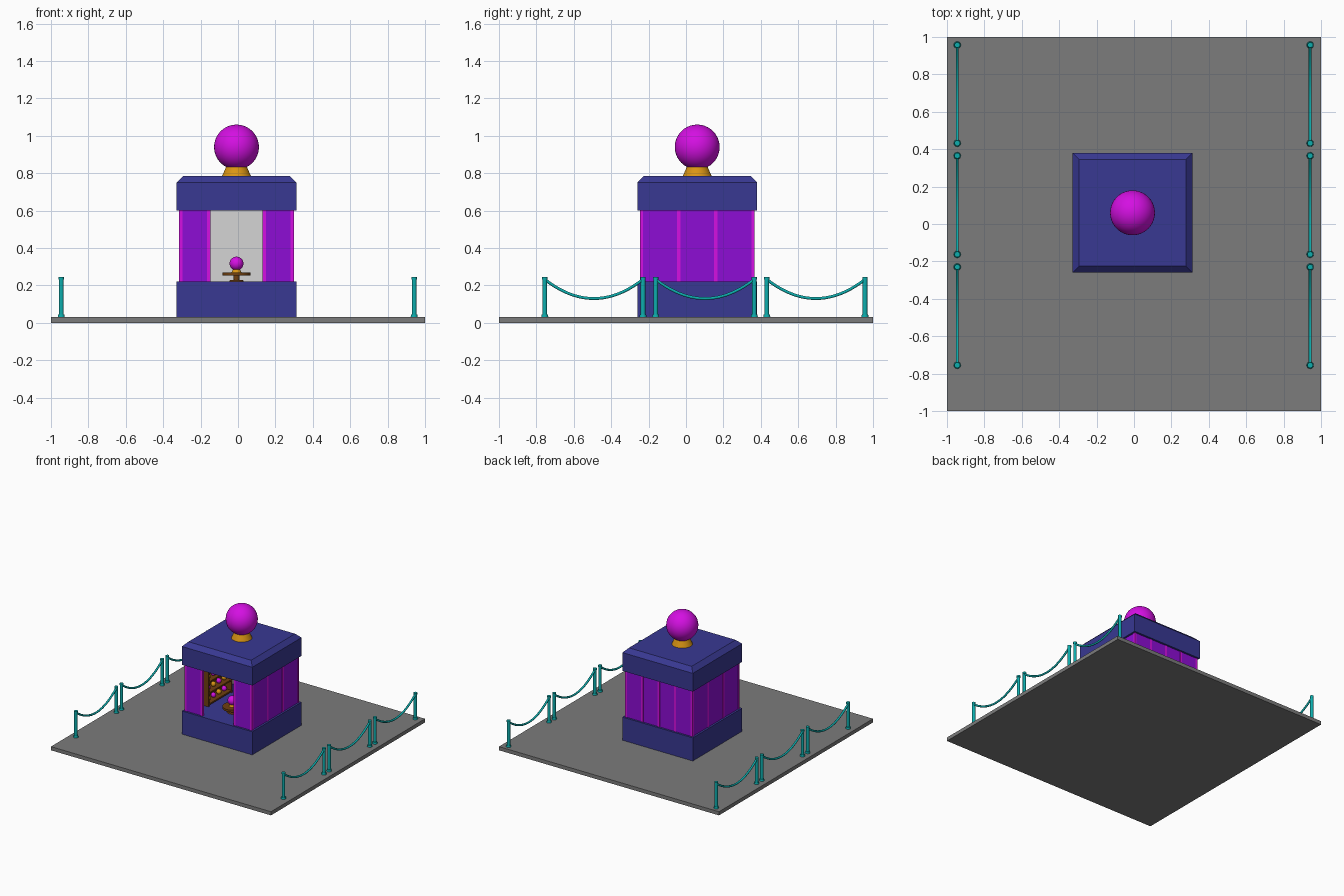
import bpy, bmesh, math
from mathutils import Vector

if "Cube" in bpy.data.objects:
    bpy.data.objects.remove(bpy.data.objects["Cube"])


def mat(name, r, g, b):
    m = bpy.data.materials.new(name)
    m.diffuse_color = (r, g, b, 1)
    m.use_nodes = True
    m.node_tree.nodes["Principled BSDF"].inputs["Base Color"].default_value = m.diffuse_color
    return m


GREY = mat("paving grey", .20, .20, .20)
BLUE = mat("deep blue", .04, .04, .29)
PURPLE = mat("wall purple", .27, .004, .66)
MAGENTA = mat("magenta", .66, .005, .76)
GOLD = mat("gold", .70, .30, .007)
TEAL = mat("teal", .004, .42, .42)
BROWN = mat("wood brown", .16, .05, .005)
PALE = mat("pale lining", .66, .66, .66)


def finish(name, bm, m, smooth=False):
    me = bpy.data.meshes.new(name)
    bm.normal_update()
    bm.to_mesh(me)
    bm.free()
    me.materials.append(m)
    ob = bpy.data.objects.new(name, me)
    bpy.context.collection.objects.link(ob)
    if smooth:
        bpy.ops.object.select_all(action='DESELECT')
        ob.select_set(True)
        bpy.context.view_layer.objects.active = ob
        bpy.ops.object.shade_smooth_by_angle(angle=math.radians(40))
    return ob


def box(name, x0, x1, y0, y1, z0, z1, m, top_inset=0):
    bm = bmesh.new()
    bmesh.ops.create_cube(bm, size=1)
    for v in bm.verts:
        v.co = ((x0 + x1) / 2 + v.co.x * (x1 - x0),
                (y0 + y1) / 2 + v.co.y * (y1 - y0),
                (z0 + z1) / 2 + v.co.z * (z1 - z0))
    if top_inset:
        top = [e for e in bm.edges if all(v.co.z > z1 - 1e-4 for v in e.verts)]
        bmesh.ops.bevel(bm, geom=top, offset=top_inset, segments=1, affect='EDGES')
    return finish(name, bm, m)


def cone(name, x, y, z0, z1, r0, r1, m, seg=24):
    bm = bmesh.new()
    bmesh.ops.create_cone(bm, cap_ends=True, segments=seg, radius1=r0, radius2=r1, depth=z1 - z0)
    bmesh.ops.translate(bm, verts=bm.verts, vec=(x, y, (z0 + z1) / 2))
    return finish(name, bm, m, True)


def ball(name, x, y, z, r, m, seg=32):
    bm = bmesh.new()
    bmesh.ops.create_uvsphere(bm, u_segments=seg, v_segments=seg // 2, radius=r)
    bmesh.ops.translate(bm, verts=bm.verts, vec=(x, y, z))
    return finish(name, bm, m, True)


def tube(name, pts, r, m, seg=10):
    # ring sweep for a path lying in a plane of constant x
    bm = bmesh.new()
    rings = []
    side = Vector((1, 0, 0))
    for i, p in enumerate(pts):
        t = (pts[min(i + 1, len(pts) - 1)] - pts[max(i - 1, 0)]).normalized()
        up = side.cross(t)
        rings.append([bm.verts.new(p + r * (side * math.cos(a) + up * math.sin(a)))
                      for a in (2 * math.pi * k / seg for k in range(seg))])
    for a, b in zip(rings, rings[1:]):
        for k in range(seg):
            n = (k + 1) % seg
            bm.faces.new((a[k], a[n], b[n], b[k]))
    return finish(name, bm, m, True)


# paved ground slab
box("paving_slab", -1, 1, -1, 1, 0, .03, GREY)

# booth base and roof
CX, CY, H = -.008, .06, .32
box("booth_base", CX - H, CX + H, CY - H, CY + H, .03, .22, BLUE)
box("booth_roof", CX - H, CX + H, CY - H, CY + H, .60, .785, BLUE, .035)

# roof finial
cone("finial_neck", CX, CY, .785, .835, .077, .055, GOLD, 32)
ball("finial_globe", CX, CY, .94, .12, MAGENTA, 40)

# wall panels with pale lining inside
W, T, Z0, Z1 = .298, .006, .215, .605
for s, side in ((-1, "left"), (1, "right")):
    x = CX + s * W
    box(side + "_wall", x - T, x + T, CY - W, CY + W, Z0, Z1, PURPLE)
    xi = x - s * (T + .002)
    box(side + "_lining", xi - .002, xi + .002, CY - W + T, CY + W - T, Z0, Z1, PALE)
    a, b = sorted((CX + s * .15, CX + s * W))
    box("front_wall_" + side, a, b, CY - W - T, CY - W + T, Z0, Z1, PURPLE)
box("back_wall", CX - W, CX + W, CY + W - T, CY + W + T, Z0, Z1, PURPLE)
box("back_lining", CX - W + T, CX + W - T, CY + W - T - .004, CY + W - T, Z0, Z1, PALE)


# magenta upright strips
def strip(x, y):
    h = .009
    box("wall_strip", x - h, x + h, y - h, y + h, Z0, Z1, MAGENTA)


for i in range(5):
    x = CX + W * (i - 2) / 2
    strip(x, CY + W)
    if i != 2:
        strip(x, CY - W)
for s in (-1, 1):
    for k in (-1, 1):
        strip(CX + s * W, CY + k * W / 3)

# small table with a globe
TX, TY = CX, -.06
cone("table_foot", TX, TY, .22, .228, .04, .035, BROWN)
cone("table_leg", TX, TY, .225, .255, .017, .017, BROWN)
cone("table_top", TX, TY, .253, .27, .075, .075, BROWN)
cone("table_globe_stand", TX, TY, .27, .288, .026, .018, GOLD)
ball("table_globe", TX, TY, .317, .037, MAGENTA)

# shelves along both side walls, with trinkets
for s, side in ((-1, "left"), (1, "right")):
    a, b = sorted((CX + s * .20, CX + s * .288))
    y0, y1 = -.08, .22
    for y in (y0, y1):
        box(side + "_shelf_end", a, b, y - .008, y + .008, .22, .52, BROWN)
    bx = CX + s * .284
    box(side + "_shelf_back", bx - .004, bx + .004, y0, y1, .22, .52, BROWN)
    for j in range(4):
        z = .235 + j * .09
        box(side + "_shelf_board", a, b, y0, y1, z - .006, z + .006, BROWN)
        if j == 3:
            continue
        for k in range(4):
            m = MAGENTA if (j + k) % 2 else GOLD
            ball(side + "_trinket", CX + s * .24, -.035 + k * .07, z + .026, .02, m, 16)

# rope barriers on both sides
for x in (-.945, .942):
    for y0, y1 in ((-.755, -.23), (-.162, .365), (.432, .957)):
        for y in (y0, y1):
            cone("barrier_post", x, y, .03, .245, .0125, .0125, TEAL, 16)
            cone("barrier_foot", x, y, .03, .045, .019, .017, TEAL, 16)
            cone("barrier_cap", x, y, .232, .246, .0145, .0145, TEAL, 16)
        pts = []
        for i in range(21):
            u = i / 20
            pts.append(Vector((x, y0 + (y1 - y0) * u, .13 + .102 * (2 * u - 1) ** 2)))
        tube("barrier_rope", pts, .008, TEAL)
